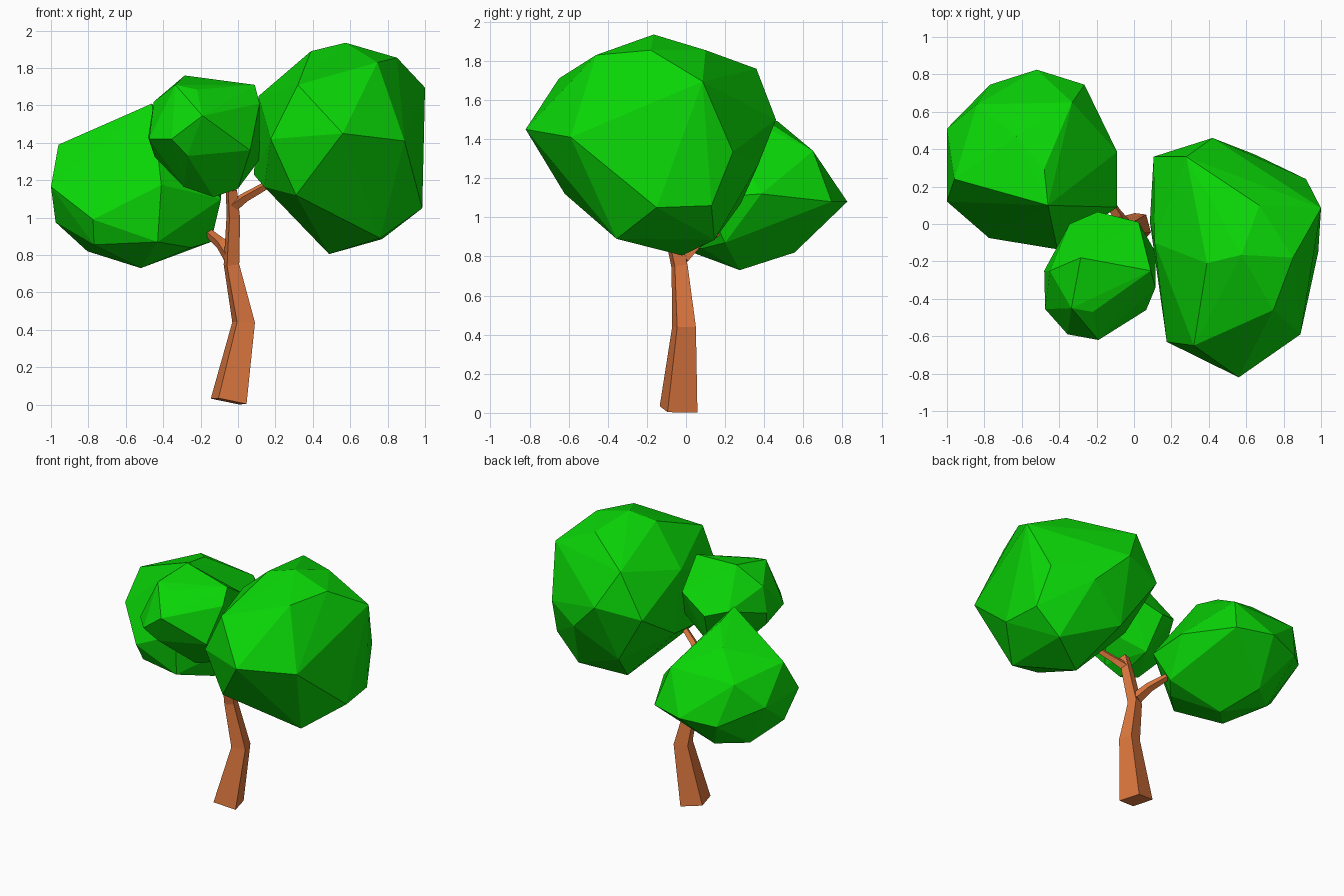
import bpy, bmesh
from math import cos, sin, radians
from mathutils import Vector


def material(name, color):
    m = bpy.data.materials.new(name)
    m.diffuse_color = (*color, 1)
    return m


BARK = material("bark", (0.74, 0.19, 0.05))
LEAF = material("leaf", (0.003, 0.68, 0.002))


def finish(name, bm, mat):
    bmesh.ops.recalc_face_normals(bm, faces=bm.faces[:])
    mesh = bpy.data.meshes.new(name)
    bm.to_mesh(mesh)
    bm.free()
    mesh.materials.append(mat)
    obj = bpy.data.objects.new(name, mesh)
    bpy.context.collection.objects.link(obj)


def limb(name, path, sides=4, phase=60):
    """Tapered faceted sweep through (x, y, z, radius) stations."""
    bm = bmesh.new()
    pts = [Vector(p[:3]) for p in path]
    rings = []
    for i, p in enumerate(pts):
        d = (pts[min(i + 1, len(pts) - 1)] - pts[max(i - 1, 0)]).normalized()
        q = Vector((0, 0, 1)).rotation_difference(d)
        ring = []
        for k in range(sides):
            a = radians(phase + 360 * k / sides)
            ring.append(bm.verts.new(p + q @ (Vector((cos(a), sin(a), 0)) * path[i][3])))
        rings.append(ring)
    for r, s in zip(rings, rings[1:]):
        for k in range(sides):
            n = (k + 1) % sides
            bm.faces.new((r[k], r[n], s[n], s[k]))
    bm.faces.new(rings[0])
    bm.faces.new(rings[-1])
    finish(name, bm, BARK)


def foliage(name, points):
    """Faceted leaf clump: the hull around a few outline points."""
    bm = bmesh.new()
    for p in points:
        bm.verts.new(p)
    bmesh.ops.convex_hull(bm, input=bm.verts[:])
    loose = [v for v in bm.verts if not v.link_faces]
    bmesh.ops.delete(bm, geom=loose, context='VERTS')
    finish(name, bm, LEAF)


# Trunk and two branches
limb("trunk", [(-0.05, -0.038, 0.018, 0.112), (0.03, -0.01, 0.44, 0.07),
               (-0.035, -0.033, 0.75, 0.048), (-0.025, -0.09, 1.0, 0.042),
               (-0.035, -0.14, 1.15, 0.034)])
limb("right_branch", [(-0.03, -0.11, 1.06, 0.035), (0.04, -0.15, 1.11, 0.026),
                      (0.2, -0.22, 1.2, 0.02)])
limb("left_branch", [(-0.04, -0.02, 0.79, 0.042), (-0.09, 0.05, 0.86, 0.032),
                     (-0.17, 0.18, 0.93, 0.022)])

# Large right clump
foliage("right_foliage", [
    (0.575, -0.165, 1.935), (0.85, -0.18, 1.855), (0.39, -0.21, 1.89),
    (0.67, 0.1, 1.855), (0.745, -0.46, 1.83), (0.32, -0.65, 1.71),
    (0.56, -0.82, 1.45), (0.89, -0.59, 1.41), (1.0, 0.085, 1.695),
    (0.92, 0.24, 1.335), (0.42, 0.46, 1.5), (0.28, 0.36, 1.76),
    (0.105, 0.36, 1.45), (0.11, -0.1, 1.65), (0.085, 0.01, 1.23),
    (0.175, -0.63, 1.42), (0.14, -0.3, 1.165), (0.487, -0.02, 0.805),
    (0.77, 0.145, 0.885), (0.985, -0.15, 1.05), (0.955, 0.13, 1.06),
    (0.76, -0.355, 0.89), (0.35, 0.28, 1.07), (0.31, -0.62, 1.12),
    (0.65, 0.37, 1.27)])

# Left rear clump
foliage("left_foliage", [
    (-0.46, 0.1, 1.61), (-0.48, 0.295, 1.57), (-0.63, 0.47, 1.49),
    (-0.96, 0.24, 1.39), (-0.84, 0.64, 1.34), (-0.33, 0.65, 1.34),
    (-0.52, 0.825, 1.08), (-0.77, 0.745, 1.05), (-0.265, 0.745, 1.08),
    (-1.0, 0.51, 1.165), (-1.0, 0.12, 1.165), (-0.775, -0.075, 0.99),
    (-0.41, -0.135, 1.175), (-0.09, 0.09, 1.1), (-0.09, 0.385, 1.12),
    (-0.975, 0.255, 0.975), (-0.805, 0.41, 0.82), (-0.52, 0.275, 0.73),
    (-0.145, 0.2, 0.87), (-0.62, 0.555, 0.82), (-0.25, 0.08, 0.84),
    (-0.43, -0.1, 0.87), (-0.77, 0.0, 0.855)])

# Small front clump
foliage("front_foliage", [
    (-0.285, -0.18, 1.76), (0.09, -0.25, 1.71), (-0.335, -0.45, 1.71),
    (-0.22, -0.47, 1.685), (-0.19, -0.62, 1.545), (-0.355, -0.59, 1.42),
    (-0.475, -0.455, 1.42), (-0.45, -0.25, 1.62), (-0.48, -0.25, 1.43),
    (-0.345, 0.0, 1.5), (-0.195, 0.065, 1.45), (0.025, 0.01, 1.55),
    (0.115, -0.34, 1.61), (0.115, -0.15, 1.31), (0.065, -0.46, 1.36),
    (0.0, -0.3, 1.155), (-0.13, -0.3, 1.11), (-0.29, -0.3, 1.165),
    (-0.27, -0.54, 1.33), (-0.15, -0.05, 1.2), (-0.445, -0.3, 1.325)])
